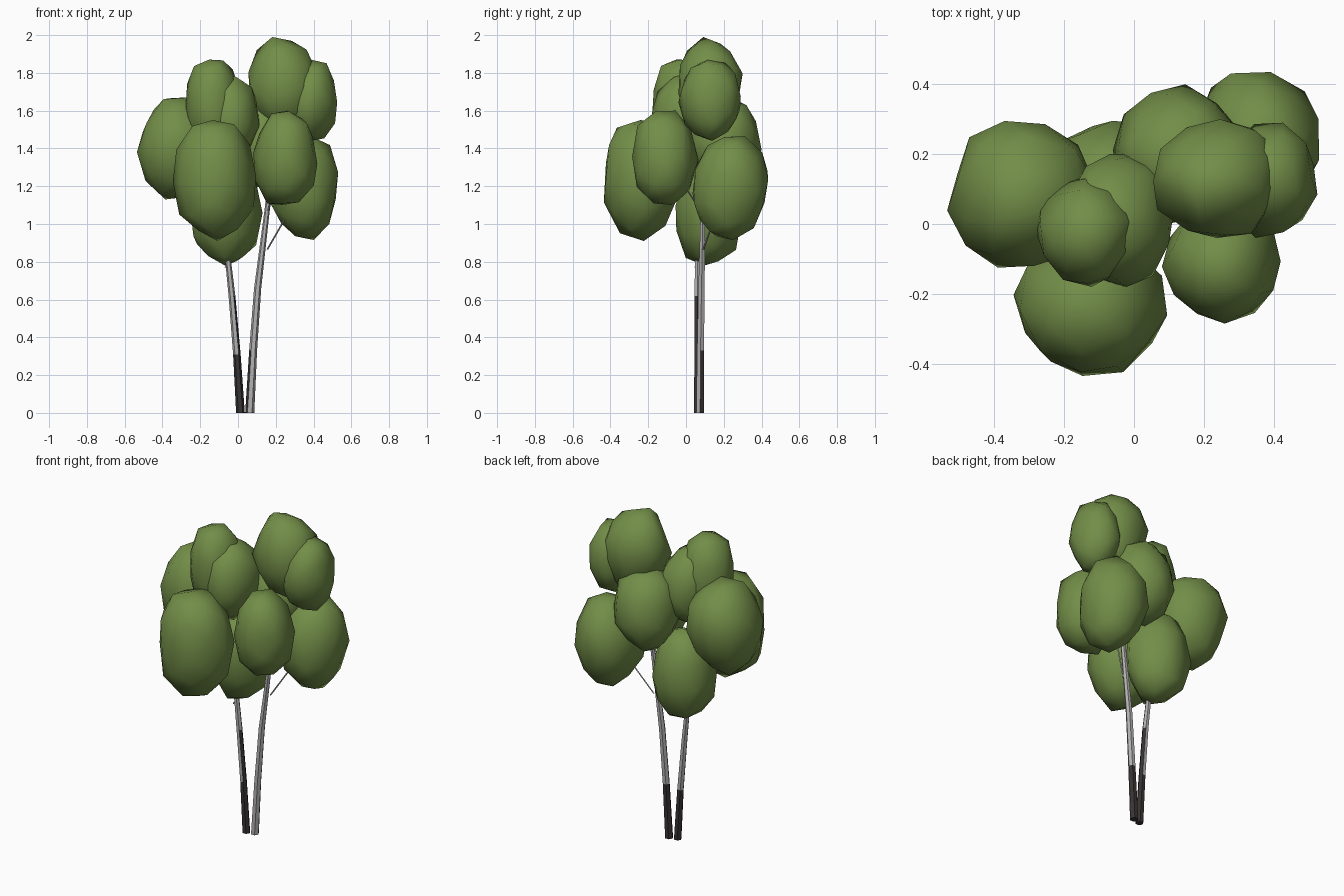
import bpy, bmesh, math, random
from mathutils import Vector, Euler

cube = bpy.data.objects.get("Cube")
if cube:
    bpy.data.objects.remove(cube, do_unlink=True)


def make_material(name, rgb):
    mat = bpy.data.materials.new(name)
    mat.use_nodes = True
    mat.diffuse_color = (*rgb, 1)
    mat.node_tree.nodes["Principled BSDF"].inputs["Base Color"].default_value = (*rgb, 1)
    return mat


leaf = make_material("leaf green", (0.17, 0.27, 0.065))
pale_bark = make_material("pale bark", (0.45, 0.44, 0.44))
dark_bark = make_material("dark bark", (0.04, 0.033, 0.033))


def finish(bm, name, materials):
    bmesh.ops.recalc_face_normals(bm, faces=bm.faces[:])
    mesh = bpy.data.meshes.new(name)
    bm.to_mesh(mesh)
    bm.free()
    for mat in materials:
        mesh.materials.append(mat)
    obj = bpy.data.objects.new(name, mesh)
    bpy.context.collection.objects.link(obj)
    return obj


def leaf_clump(name, centre, radii, seed):
    """Irregular low-poly ball fitted to its centre and half sizes."""
    rng = random.Random(seed)
    bm = bmesh.new()
    bmesh.ops.create_icosphere(bm, subdivisions=2, radius=1)
    turn = Euler([rng.uniform(0, math.tau) for _ in range(3)]).to_matrix()
    for v in bm.verts:
        v.co = turn @ v.co * rng.uniform(0.92, 1.06)
    for axis in range(3):
        low = min(v.co[axis] for v in bm.verts)
        high = max(v.co[axis] for v in bm.verts)
        for v in bm.verts:
            unit = 2 * (v.co[axis] - low) / (high - low) - 1
            v.co[axis] = centre[axis] + radii[axis] * unit
    for f in bm.faces:
        f.smooth = True
    finish(bm, name, [leaf])


def tapered_limb(name, path, sides=6, is_dark=None):
    """Tube through (x, y, z, radius) points; is_dark picks dark bark faces."""
    bm = bmesh.new()
    rings = []
    for x, y, z, r in path:
        angles = [math.tau * i / sides for i in range(sides)]
        rings.append([bm.verts.new((x + r * math.cos(a), y + r * math.sin(a), z)) for a in angles])
    for low, high in zip(rings, rings[1:]):
        for i in range(sides):
            j = (i + 1) % sides
            bm.faces.new((low[i], low[j], high[j], high[i]))
    bm.faces.new(rings[0][::-1])
    bm.faces.new(rings[-1])
    bm.normal_update()
    if is_dark:
        for f in bm.faces:
            f.material_index = int(is_dark(f.calc_center_median().z, f.normal))
    finish(bm, name, [pale_bark, dark_bark])


# Foliage
clumps = {
    "left_side": ((-0.325, 0.085, 1.40), (0.21, 0.21, 0.27)),
    "front_low": ((-0.125, -0.235, 1.23), (0.22, 0.20, 0.32)),
    "upper_front": ((-0.13, -0.02, 1.62), (0.15, 0.16, 0.25)),
    "upper_middle": ((-0.045, 0.01, 1.56), (0.16, 0.19, 0.245)),
    "front_right": ((0.25, -0.11, 1.35), (0.17, 0.175, 0.25)),
    "lower_right": ((0.345, 0.235, 1.19), (0.185, 0.20, 0.275)),
    "crown": ((0.235, 0.13, 1.74), (0.18, 0.17, 0.25)),
    "upper_right": ((0.385, 0.125, 1.655), (0.14, 0.165, 0.215)),
    "back_middle": ((0.125, 0.20, 1.43), (0.185, 0.20, 0.24)),
    "centre_low": ((-0.06, 0.12, 1.06), (0.19, 0.175, 0.28)),
}
for seed, (part, (centre, radii)) in enumerate(clumps.items()):
    leaf_clump("foliage_" + part, centre, radii, seed + 3)

# Two leaning trunks with dark bark near the ground
tapered_limb("trunk_left_leaning", [
    (0.013, 0.062, 0, 0.023), (-0.006, 0.062, 0.31, 0.020),
    (-0.032, 0.060, 0.62, 0.018), (-0.056, 0.062, 0.84, 0.015),
    (-0.09, 0.08, 1.2, 0.010)],
    is_dark=lambda z, n: z < 0.31 or (n.x > 0.5 and z < 0.62))
tapered_limb("trunk_right_leaning", [
    (0.062, 0.075, 0, 0.024), (0.080, 0.077, 0.33, 0.021),
    (0.104, 0.082, 0.66, 0.019), (0.155, 0.090, 1.08, 0.014),
    (0.20, 0.11, 1.5, 0.009)],
    is_dark=lambda z, n: z < 0.33 and not (n.y < -0.3 and n.x > -0.3))

# Thin twigs
tapered_limb("twig_right", [(0.155, 0.092, 0.865, 0.005), (0.25, 0.15, 1.03, 0.005)], 4)
tapered_limb("twig_front", [(0.158, 0.085, 1.06, 0.005), (0.20, -0.02, 1.22, 0.005)], 4)
tapered_limb("twig_left", [(-0.048, 0.06, 0.80, 0.006), (-0.066, 0.05, 0.77, 0.005)], 4)
